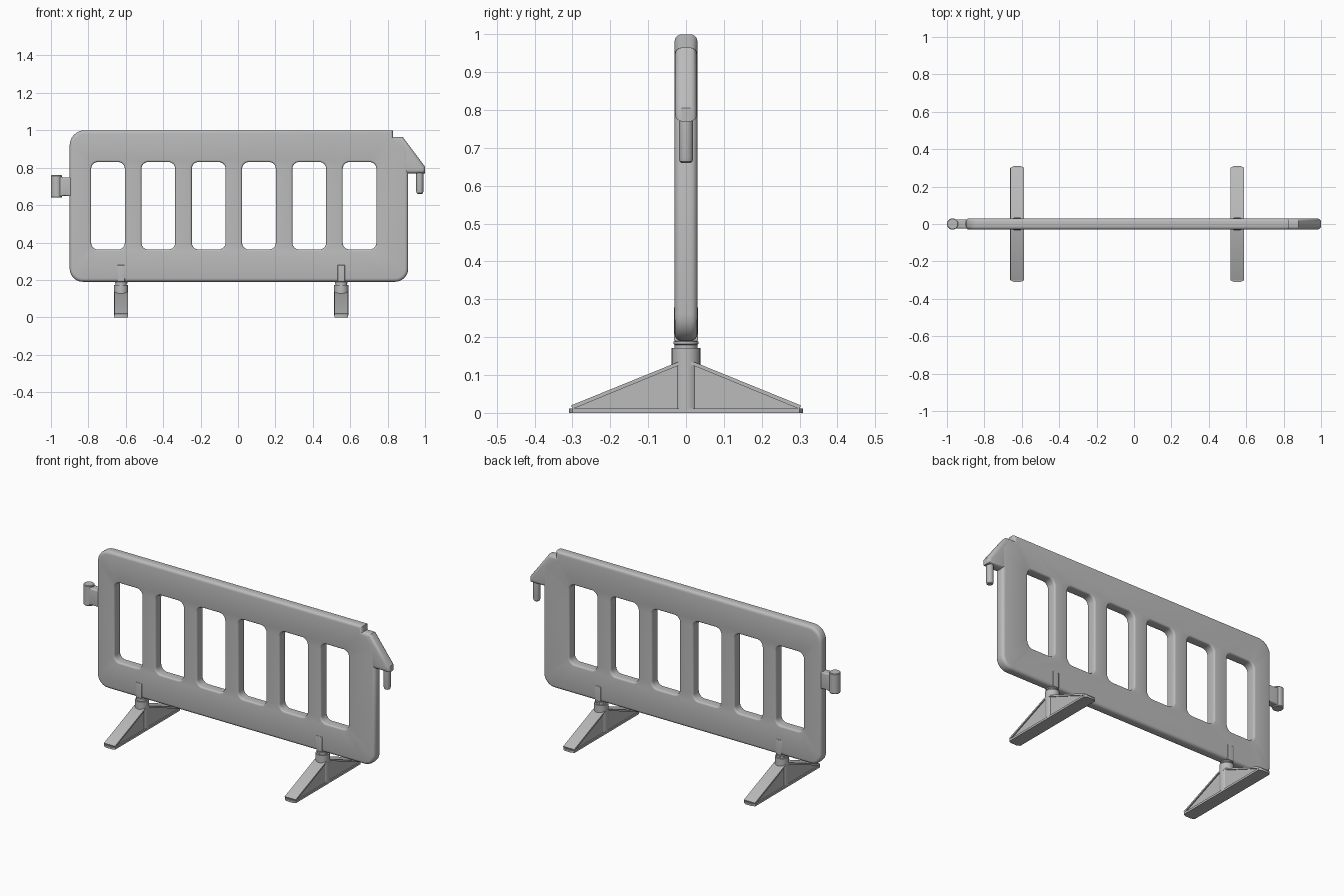
import bpy, bmesh, math
from mathutils import Vector

cube = bpy.data.objects.get("Cube")
if cube:
    bpy.data.objects.remove(cube, do_unlink=True)

grey = bpy.data.materials.new("plastic grey")
grey.use_nodes = True
grey.diffuse_color = (0.5, 0.5, 0.5, 1)
grey.node_tree.nodes["Principled BSDF"].inputs["Base Color"].default_value = (0.5, 0.5, 0.5, 1)

AXES = {
    "xz": lambda a, b, h: (a, h, b),
    "yz": lambda a, b, h: (h, a, b),
    "xy": lambda a, b, h: (a, b, h),
}


def finish(name, bm, location=(0, 0, 0)):
    bmesh.ops.recalc_face_normals(bm, faces=bm.faces)
    mesh = bpy.data.meshes.new(name)
    bm.to_mesh(mesh)
    bm.free()
    mesh.materials.append(grey)
    obj = bpy.data.objects.new(name, mesh)
    obj.location = location
    bpy.context.collection.objects.link(obj)
    bpy.ops.object.select_all(action="DESELECT")
    obj.select_set(True)
    bpy.context.view_layer.objects.active = obj
    bpy.ops.object.shade_smooth_by_angle(angle=math.radians(35))
    return obj


def fillet(corners, steps=6):
    """Outline from (a, b, radius) corners, with circular fillets."""
    out = []
    for i, (a, b, r) in enumerate(corners):
        p = Vector((a, b))
        if r == 0:
            out.append(p)
            continue
        u = (Vector(corners[i - 1][:2]) - p).normalized()
        v = (Vector(corners[(i + 1) % len(corners)][:2]) - p).normalized()
        half = u.angle(v) / 2
        reach, w = r / math.tan(half), math.sin(half)
        for k in range(steps + 1):
            t = k / steps
            c0, c1, c2 = (1 - t) ** 2, 2 * w * t * (1 - t), t * t
            out.append((c0 * (p + u * reach) + c1 * p + c2 * (p + v * reach)) / (c0 + c1 + c2))
    return out


def rect(a0, b0, a1, b1, r=0):
    return fillet([(a0, b0, r), (a1, b0, r), (a1, b1, r), (a0, b1, r)])


def inset(points, d):
    """Move a counter-clockwise outline inward by d with mitred corners."""
    out = []
    for i, p in enumerate(points):
        e = (p - points[i - 1]).normalized()
        f = (points[(i + 1) % len(points)] - p).normalized()
        n, m = Vector((-e.y, e.x)), Vector((-f.y, f.x))
        out.append(p + (n + m) * d / (1 + n.dot(m)))
    return out


def plate(name, outline, half, bevel, axes, holes=(), hole_bevel=0, location=(0, 0, 0), steps=4):
    """Slab with rounded rims and optional holes."""
    bm = bmesh.new()
    place = AXES[axes]
    caps = [[], []]
    for points, b, sign in [(outline, bevel, 1)] + [(h, hole_bevel, -1) for h in holes]:
        area = sum(points[i - 1].cross(points[i]) for i in range(len(points)))
        if area < 0:
            points = points[::-1]
        profile = []
        for k in range(steps + 1 if b else 1):
            t = math.pi / 2 * k / steps
            profile.append((b * (1 - math.sin(t)), half - b * (1 - math.cos(t))))
        profile += [(d, -h) for d, h in reversed(profile)]
        rings = [[bm.verts.new(place(p.x, p.y, h)) for p in inset(points, d * sign)]
                 for d, h in profile]
        for r0, r1 in zip(rings, rings[1:]):
            for i in range(len(r0)):
                bm.faces.new((r0[i - 1], r0[i], r1[i], r1[i - 1]))
        for cap, ring in zip(caps, (rings[0], rings[-1])):
            cap += [bm.edges.get((ring[i - 1], ring[i])) for i in range(len(ring))]
    for cap, h in zip(caps, (1, -1)):
        bmesh.ops.triangle_fill(bm, edges=cap, use_beauty=True, normal=place(0, 0, h))
    return finish(name, bm, location)


def lathe(name, profile, location, sides=24):
    """Solid of revolution about z from (radius, z) points."""
    bm = bmesh.new()
    rings = [[bm.verts.new((r * math.cos(2 * math.pi * i / sides),
                            r * math.sin(2 * math.pi * i / sides), z)) for i in range(sides)]
             for r, z in profile]
    for r0, r1 in zip(rings, rings[1:]):
        for i in range(sides):
            bm.faces.new((r0[i - 1], r0[i], r1[i], r1[i - 1]))
    bm.faces.new(rings[0])
    bm.faces.new(rings[-1])
    return finish(name, bm, location)


# Barrier panel with six windows and a stepped corner for the hook
panel = fillet([(-0.9, 0.19, 0.07), (0.91, 0.19, 0.07), (0.91, 0.9, 0), (0.87, 0.965, 0),
                (0.83, 0.965, 0), (0.83, 1, 0), (-0.9, 1, 0.08)])
windows = []
for i in range(6):
    left = -0.785 + 0.269 * i
    windows.append(rect(left, 0.363, left + 0.18, 0.83, 0.035))
plate("barrier_panel", panel, 0.03, 0.018, "xz", windows, 0.01)

# Hook and its hanging pin on the left end
hook = fillet([(0.84, 0.965, 0), (0.88, 0.965, 0), (1, 0.805, 0), (1, 0.77, 0),
               (0.88, 0.77, 0), (0.84, 0.85, 0)])
plate("hook_arm", hook, 0.029, 0.018, "xz")
lathe("hook_pin", [(0.012, 0.66), (0.017, 0.664), (0.019, 0.672), (0.019, 0.78)], (0.972, 0, 0))

# Socket on the right end
lathe("socket_sleeve", [(0.027, 0.64), (0.03, 0.644), (0.03, 0.756), (0.027, 0.76)], (-0.97, 0, 0))
neck = fillet([(-0.97, 0.642, 0), (-0.93, 0.65, 0), (-0.88, 0.647, 0),
               (-0.88, 0.747, 0), (-0.93, 0.747, 0), (-0.97, 0.757, 0)])
plate("socket_neck", neck, 0.024, 0.008, "xz")

# Two feet
wall = fillet([(-0.295, 0.01, 0), (0.295, 0.01, 0), (0.295, 0.018, 0),
               (0.02, 0.132, 0), (-0.02, 0.132, 0), (-0.295, 0.018, 0)])
rim = fillet([(-0.3, 0.01, 0), (-0.02, 0.125, 0), (0.02, 0.125, 0), (0.3, 0.01, 0),
              (0.303, 0.02, 0), (0.02, 0.135, 0), (-0.02, 0.135, 0), (-0.303, 0.02, 0)])
sole = fillet([(-0.037, -0.3, 0), (-0.02, -0.309, 0), (0.02, -0.309, 0), (0.037, -0.3, 0),
               (0.037, 0.3, 0), (0.02, 0.309, 0), (-0.02, 0.309, 0), (-0.037, 0.3, 0)])
for side, x in (("right", -0.625), ("left", 0.552)):
    plate(side + "_foot_sole", sole, 0.006, 0, "xy", location=(x, 0, 0.006))
    plate(side + "_foot_wall", wall, 0.03, 0, "yz", location=(x, 0, 0))
    plate(side + "_foot_rim", rim, 0.036, 0, "yz", location=(x, 0, 0))
    lathe(side + "_foot_post", [(0.038, 0.01), (0.038, 0.172), (0.03, 0.172), (0.03, 0.18),
                                (0.033, 0.182), (0.033, 0.188), (0.028, 0.19), (0.028, 0.21)],
          (x, 0, 0))
    plate(side + "_foot_peg", rect(-0.02, 0.19, 0.02, 0.28), 0.032, 0.004, "xz", location=(x, 0, 0))
